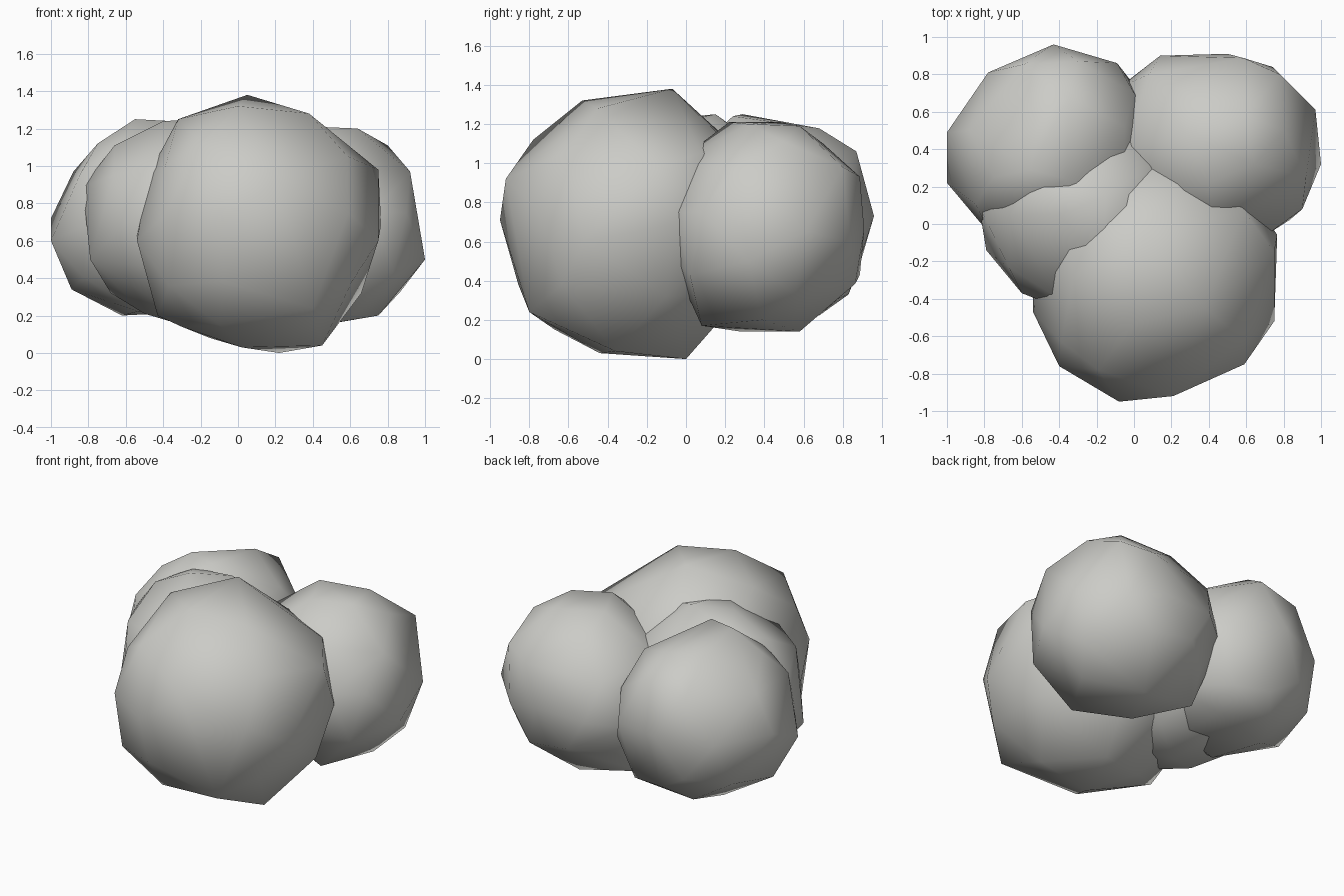
import bpy, bmesh
from mathutils import Vector

grey = bpy.data.materials.new("warm_grey")
grey.diffuse_color = (0.6, 0.6, 0.57, 1)


def lump(name, centre, radius, corners):
    """Faceted ball: its known corners, filled out by an icosphere, wrapped in a hull."""
    centre = Vector(centre)
    known = [Vector(c) for c in corners]
    bm = bmesh.new()
    bmesh.ops.create_icosphere(bm, subdivisions=2, radius=radius * 0.985)
    points = [v.co + centre for v in bm.verts]
    bm.clear()
    fill = [p for p in points if all((p - k).length > radius * 0.38 for k in known)]
    for p in known + fill:
        bm.verts.new(p - centre)
    bmesh.ops.convex_hull(bm, input=bm.verts[:])
    bmesh.ops.delete(bm, geom=[v for v in bm.verts if not v.link_faces], context='VERTS')
    bmesh.ops.recalc_face_normals(bm, faces=bm.faces[:])
    for f in bm.faces:
        f.smooth = True
    mesh = bpy.data.meshes.new(name)
    bm.to_mesh(mesh)
    bm.free()
    mesh.materials.append(grey)
    ob = bpy.data.objects.new(name, mesh)
    ob.location = centre
    bpy.context.collection.objects.link(ob)


# large lump at the front
lump("front_lump", (0.11, -0.27, 0.69), 0.70, [
    (0.05, -0.07, 1.38), (0, -0.53, 1.32), (0.38, -0.45, 1.28), (0.75, -0.15, 0.98),
    (0.75, -0.52, 0.6), (0.66, -0.1, 0.32), (0.45, -0.36, 0.04), (0.22, 0, 0),
    (0.02, -0.44, 0.03), (-0.15, -0.15, 0.08), (-0.3, -0.35, 0.14), (-0.43, -0.35, 0.2),
    (-0.37, -0.72, 0.36), (-0.1, -0.67, 0.15), (0.4, -0.8, 0.24),
    (-0.54, -0.47, 0.6), (-0.08, -0.95, 0.71), (0.21, -0.92, 0.92), (0.59, -0.75, 0.75),
    (-0.4, -0.76, 0.73), (-0.19, -0.78, 1.12), (-0.32, -0.27, 1.25), (-0.48, -0.25, 0.95)])

# back right lump
lump("right_lump", (0.43, 0.41, 0.68), 0.57, [
    (1.0, 0.32, 0.5), (0.97, 0.61, 0.65), (0.92, 0.25, 0.97), (0.8, 0.5, 1.11),
    (0.87, 0.56, 0.33), (0.75, 0.39, 0.2), (0.57, 0.08, 0.17), (0.25, 0.28, 0.14),
    (0.4, 0.58, 0.14), (-0.02, 0.53, 0.22), (0.5, 0.91, 0.66), (0.14, 0.9, 0.65),
    (0.74, 0.84, 0.6), (0.9, 0.08, 0.75), (0.83, 0.02, 0.43), (0.45, -0.08, 0.52),
    (0.72, -0.05, 0.75), (0.43, -0.04, 1.01), (0.4, 0.22, 1.21), (0.64, 0.32, 1.2),
    (0.59, 0.58, 1.19), (0.28, 0.48, 1.21), (0.29, 0.7, 1.1), (0.78, 0.8, 0.98),
    (0.08, 0.8, 0.9), (-0.08, 0.73, 0.6)])

# back left lump
lump("left_lump", (-0.44, 0.40, 0.70), 0.57, [
    (-0.43, 0.96, 0.73), (-0.78, 0.81, 0.7), (-1.0, 0.49, 0.72), (-1.0, 0.22, 0.6),
    (-0.89, 0.33, 0.34), (-0.62, 0.48, 0.2), (-0.88, 0.5, 0.97), (-0.75, 0.25, 1.12),
    (-0.55, 0.29, 1.25), (-0.36, 0.24, 1.24), (-0.66, 0.08, 1.07), (-0.53, 0.56, 1.16),
    (-0.3, 0.87, 1.06), (-0.09, 0.86, 0.7), (-0.4, 0.83, 0.33), (-0.16, 0.78, 0.31),
    (-0.02, 0.77, 0.55), (0, 0.7, 0.85), (-0.05, 0.52, 1.06)])

# half-buried lump in the middle
lump("middle_lump", (-0.26, 0.06, 0.70), 0.57, [
    (-0.83, 0.1, 0.89), (-0.79, -0.14, 0.5), (-0.6, -0.37, 0.7), (-0.66, 0.05, 1.11),
    (-0.4, 0.05, 1.24), (-0.15, 0.15, 1.25), (-0.68, 0.05, 0.32), (-0.5, -0.05, 0.21)])
